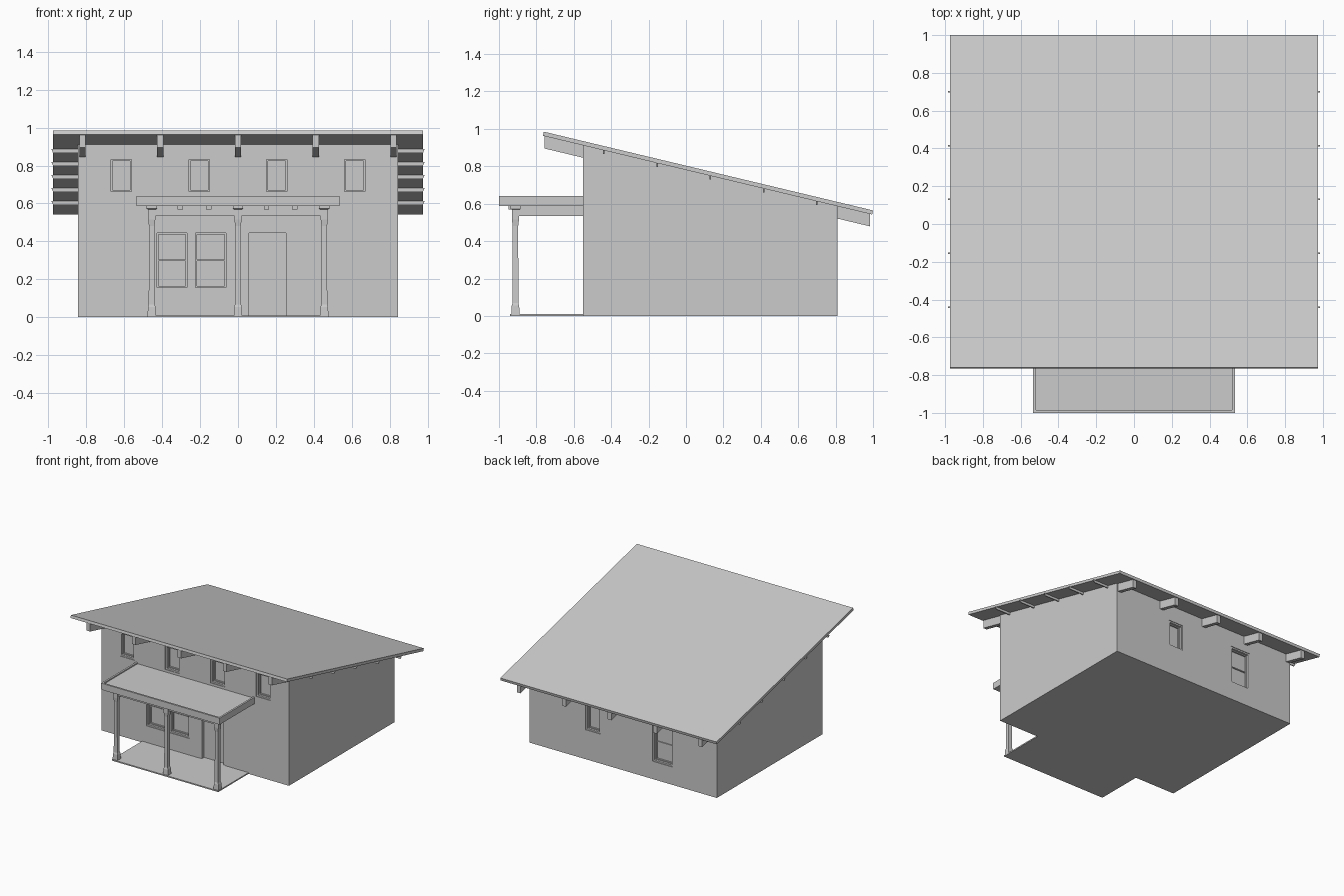
import bpy, bmesh

if "Cube" in bpy.data.objects:
    bpy.data.objects.remove(bpy.data.objects["Cube"])

FRONT, BACK = -0.55, 0.81          # wall planes
SLOPE = (0.564 - 0.985) / 1.76


def under(y):                      # height of the roof underside
    return 0.962 + SLOPE * (y + 0.76)


def finish(name, bm):
    bmesh.ops.recalc_face_normals(bm, faces=bm.faces[:])
    me = bpy.data.meshes.new(name)
    bm.to_mesh(me)
    bm.free()
    ob = bpy.data.objects.new(name, me)
    bpy.context.collection.objects.link(ob)
    return ob


def add_box(bm, x0, x1, y0, y1, z0, z1):
    vs = bmesh.ops.create_cube(bm, size=1)['verts']
    for v in vs:
        v.co = (x1 if v.co.x > 0 else x0, y1 if v.co.y > 0 else y0, z1 if v.co.z > 0 else z0)


def boxes(name, *dims):
    bm = bmesh.new()
    for d in dims:
        add_box(bm, *d)
    return finish(name, bm)


def loft(name, rings):
    bm = bmesh.new()
    loops = [[bm.verts.new(p) for p in r] for r in rings]
    n = len(rings[0])
    for a, b in zip(loops, loops[1:]):
        for i in range(n):
            bm.faces.new((a[i], a[(i + 1) % n], b[(i + 1) % n], b[i]))
    bm.faces.new(loops[0])
    bm.faces.new(loops[-1])
    return finish(name, bm)


def prism(name, yz, x0, x1):
    return loft(name, [[(x, y, z) for y, z in yz] for x in (x0, x1)])


# openings: name, x0, x1, z0, z1, wall plane, inward direction, crossbar
openings = [("upper_window", x - 0.066, x + 0.066, 0.65, 0.845, FRONT, 1, False)
            for x in (-0.615, -0.205, 0.205, 0.615)]
openings += [("front_window", -0.44, -0.257, 0.145, 0.457, FRONT, 1, True),
             ("front_window", -0.235, -0.052, 0.145, 0.457, FRONT, 1, True),
             ("back_large_window", -0.45, -0.267, 0.145, 0.457, BACK, -1, True),
             ("back_small_window", 0.205, 0.337, 0.24, 0.457, BACK, -1, False),
             ("door", 0.045, 0.267, 0.01, 0.457, FRONT, 1, False)]
DEPTH = 0.045

# walls with recessed openings
walls = prism("house_walls", [(FRONT, 0), (BACK, 0), (BACK, under(BACK)), (FRONT, under(FRONT))],
              -0.845, 0.845)
cutter = boxes("opening_cutter", *[(x0, x1, *sorted((y - s * 0.05, y + s * DEPTH)), z0, z1)
                                   for _, x0, x1, z0, z1, y, s, _ in openings])
cutter.hide_render = True
mod = walls.modifiers.new("openings", 'BOOLEAN')
mod.object = cutter
mod.solver = 'EXACT'
bpy.context.view_layer.objects.active = walls
bpy.ops.object.modifier_apply(modifier=mod.name)
bpy.data.objects.remove(cutter)


def frame(x0, x1, z0, z1, ya, yb, w):
    ya, yb = sorted((ya, yb))
    return [(x0, x0 + w, ya, yb, z0, z1), (x1 - w, x1, ya, yb, z0, z1),
            (x0 + w, x1 - w, ya, yb, z1 - w, z1), (x0 + w, x1 - w, ya, yb, z0, z0 + w)]


# window and door frames, sashes, glass and door leaf
for name, x0, x1, z0, z1, y, s, bar in openings:
    back = y + s * DEPTH
    if name == "door":
        boxes("door_frame", *frame(x0, x1, z0, z1, y + s * 0.005, back, 0.014)[:3])
        boxes("door_leaf", (x0 + 0.014, x1 - 0.014, y + 0.03, back, z0, z1 - 0.014))
        continue
    boxes(name + "_frame", *frame(x0, x1, z0, z1, y + s * 0.005, back, 0.012))
    sash = frame(x0 + 0.012, x1 - 0.012, z0 + 0.012, z1 - 0.012, y + s * 0.022, back, 0.008)
    if bar:
        zm = (z0 + z1) / 2
        sash.append((x0 + 0.02, x1 - 0.02, *sorted((y + s * 0.026, back)), zm - 0.004, zm + 0.004))
    boxes(name + "_sash", *sash)
    boxes(name + "_glass", (x0 + 0.02, x1 - 0.02, *sorted((y + s * 0.034, back)), z0 + 0.02, z1 - 0.02))

# sloping roof slab
prism("main_roof", [(-0.76, 0.985), (1.0, 0.564), (0.995, under(0.995)), (-0.765, under(-0.765))],
      -0.975, 0.975)

# rafter tails at the front and back eaves
for x in (-0.82, -0.41, 0, 0.41, 0.82):
    for label, ya, yb in (("front", -0.757, FRONT), ("back", BACK, 0.985)):
        prism(label + "_rafter", [(ya, under(ya)), (yb, under(yb)),
                                  (yb, under(yb) - 0.066), (ya, under(ya) - 0.066)],
              x - 0.016, x + 0.016)

# small purlin ends on both sides, with slanted tips
for y in (-0.44, -0.155, 0.13, 0.415, 0.70):
    for s in (-1, 1):
        t = under(y)
        xz = [(0.84, t + 0.001), (0.985, t + 0.001), (0.975, t - 0.02), (0.84, t - 0.02)]
        loft("side_purlin", [[(s * x, yy, z) for x, z in xz] for yy in (y - 0.004, y + 0.004)])

# porch floor
boxes("porch_floor", (-0.48, 0.48, -0.94, FRONT, 0, 0.01))

# porch roof: slab with a raised rim on three sides
boxes("porch_roof_slab", (-0.52, 0.52, -0.985, FRONT, 0.587, 0.630))
boxes("porch_roof_fascia", (-0.535, -0.52, -1, FRONT, 0.587, 0.64),
      (0.52, 0.535, -1, FRONT, 0.587, 0.64), (-0.52, 0.52, -1, -0.985, 0.587, 0.64))

# porch beams and joists
boxes("porch_front_beam", (-0.455, 0.455, -0.925, -0.895, 0.535, 0.587))
for x in (-0.455, 0, 0.455):
    boxes("porch_cross_beam", (x - 0.015, x + 0.015, -0.895, FRONT, 0.535, 0.587))
for x in (-0.305, -0.155, 0.15, 0.30):
    boxes("porch_joist", (x - 0.014, x + 0.014, -0.95, FRONT, 0.568, 0.587))

# porch posts with base and capital
profile = [(0.022, 0.01), (0.020, 0.055), (0.016, 0.068), (0.0145, 0.48),
           (0.019, 0.515), (0.019, 0.568), (0.027, 0.572), (0.027, 0.587)]
for x in (-0.455, 0, 0.455):
    loft("porch_post", [[(x + a * h, -0.912 + b * h, z)
                         for a, b in ((-1, -1), (1, -1), (1, 1), (-1, 1))] for h, z in profile])
